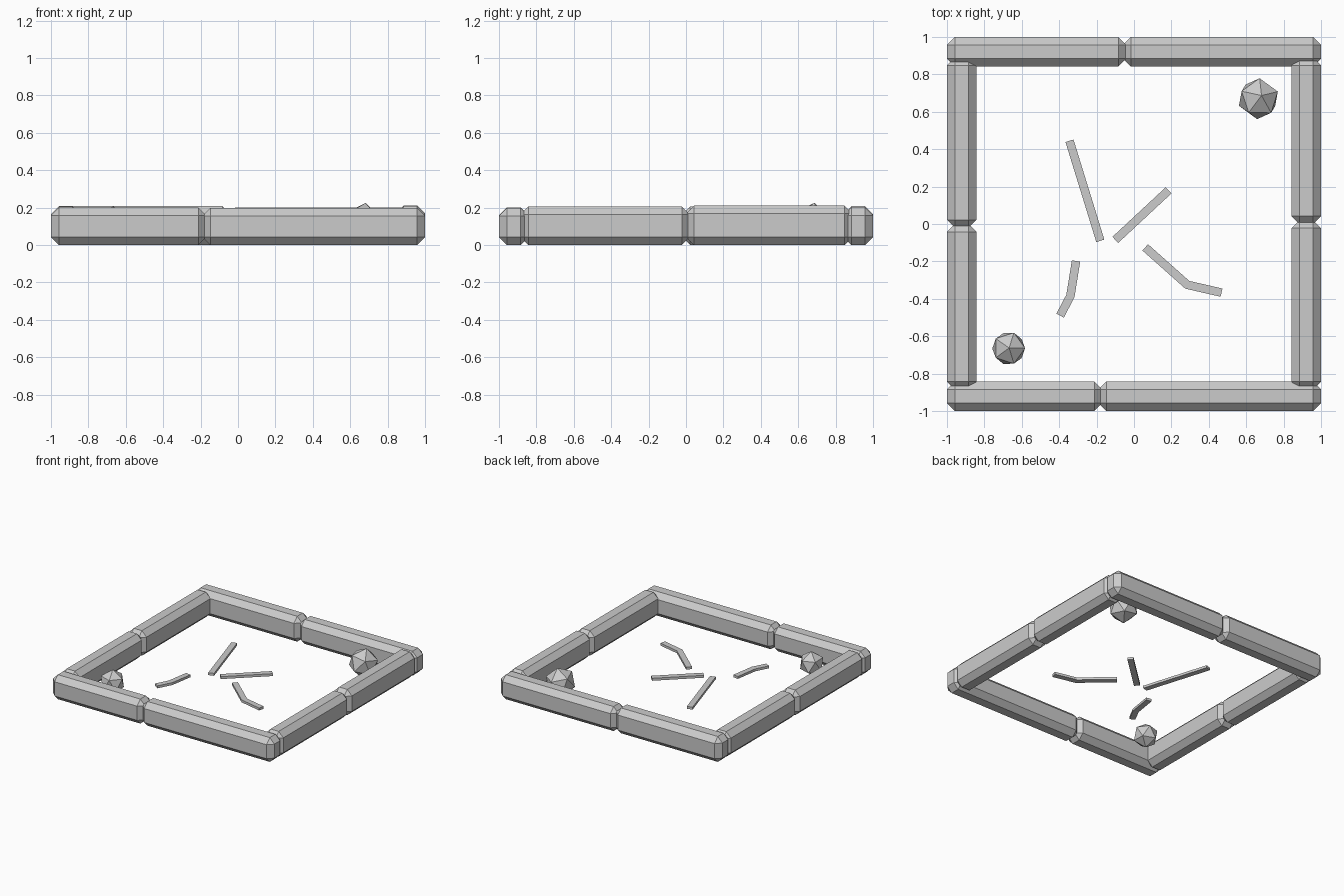
import bpy, bmesh, math
from mathutils import Vector, Matrix

cube = bpy.data.objects.get("Cube")
if cube:
    bpy.data.objects.remove(cube, do_unlink=True)

GREY = (0.6, 0.6, 0.6, 1)
stone = bpy.data.materials.new("stone_grey")
stone.use_nodes = True
stone.diffuse_color = GREY
stone.node_tree.nodes["Principled BSDF"].inputs["Base Color"].default_value = GREY


def add_object(name, bm):
    bmesh.ops.recalc_face_normals(bm, faces=bm.faces)
    mesh = bpy.data.meshes.new(name)
    bm.to_mesh(mesh)
    bm.free()
    mesh.materials.append(stone)
    obj = bpy.data.objects.new(name, mesh)
    bpy.context.collection.objects.link(obj)
    return obj


# Chamfered kerb block filling the given extents
def kerb(name, x0, x1, y0, y1, height):
    bm = bmesh.new()
    bmesh.ops.create_cube(bm, size=1)
    bmesh.ops.scale(bm, vec=(x1 - x0, y1 - y0, height), verts=bm.verts)
    bmesh.ops.translate(bm, vec=((x0 + x1) / 2, (y0 + y1) / 2, height / 2), verts=bm.verts)
    bmesh.ops.bevel(bm, geom=bm.edges[:], offset=0.042, offset_type='OFFSET',
                    segments=1, affect='EDGES')
    add_object(name, bm)


# Faceted rock with a slight tilt
def rock(name, centre, radius, turn, tilt):
    bm = bmesh.new()
    spin = Matrix.Rotation(math.radians(turn), 4, 'Z')
    lean = Matrix.Rotation(math.radians(tilt), 4, Vector((-1, 1, 0)))
    bmesh.ops.create_icosphere(bm, subdivisions=1, radius=radius,
                               matrix=Matrix.Translation(centre) @ lean @ spin)
    add_object(name, bm)


# Thin flat strip with mitred bends, following a path on the ground
def strip(name, points, width=0.045, top=0.09, thickness=0.02):
    pts = [Vector(p) for p in points]
    dirs = [(b - a).normalized() for a, b in zip(pts, pts[1:])]
    bm = bmesh.new()
    pairs = []
    for i, p in enumerate(pts):
        before, after = dirs[max(i - 1, 0)], dirs[min(i, len(dirs) - 1)]
        mid = (before + after).normalized()
        side = Vector((-mid.y, mid.x)) * width / 2 / mid.dot(after)
        pairs.append([bm.verts.new((*(p + s * side), top)) for s in (1, -1)])
    for (a, b), (c, d) in zip(pairs, pairs[1:]):
        bm.faces.new((a, b, d, c))
    ext = bmesh.ops.extrude_face_region(bm, geom=bm.faces[:], use_keep_orig=True)
    moved = [g for g in ext["geom"] if isinstance(g, bmesh.types.BMVert)]
    bmesh.ops.translate(bm, vec=(0, 0, -thickness), verts=moved)
    add_object(name, bm)


# Border: two kerbs per side, meeting near the middle
IN = 0.842
kerb("front_kerb_right", -1, -0.17, -1, -IN, 0.2)
kerb("front_kerb_left", -0.19, 1, -1, -IN, 0.198)
kerb("back_kerb_right", -1, -0.042, IN, 1, 0.207)
kerb("back_kerb_left", -0.058, 1, IN, 1, 0.2)
kerb("right_kerb_front", -1, -IN, -0.885, 0, 0.205)
kerb("right_kerb_back", -1, -IN, -0.02, 0.89, 0.205)
kerb("left_kerb_front", IN, 1, -0.885, 0.02, 0.205)
kerb("left_kerb_back", IN, 1, 0, 0.89, 0.21)

# Rocks in opposite corners
rock("large_rock", (0.665, 0.67, 0.112), 0.115, 18, 12)
rock("small_rock", (-0.67, -0.665, 0.11), 0.097, 0, 2)

# Scattered strips in the middle
strip("long_strip", [(-0.345, 0.445), (-0.18, -0.09)])
strip("diagonal_strip", [(-0.1, -0.085), (0.185, 0.18)])
strip("large_bent_strip", [(0.06, -0.125), (0.285, -0.325), (0.468, -0.367)])
strip("small_bent_strip", [(-0.31, -0.198), (-0.34, -0.385), (-0.395, -0.49)])
